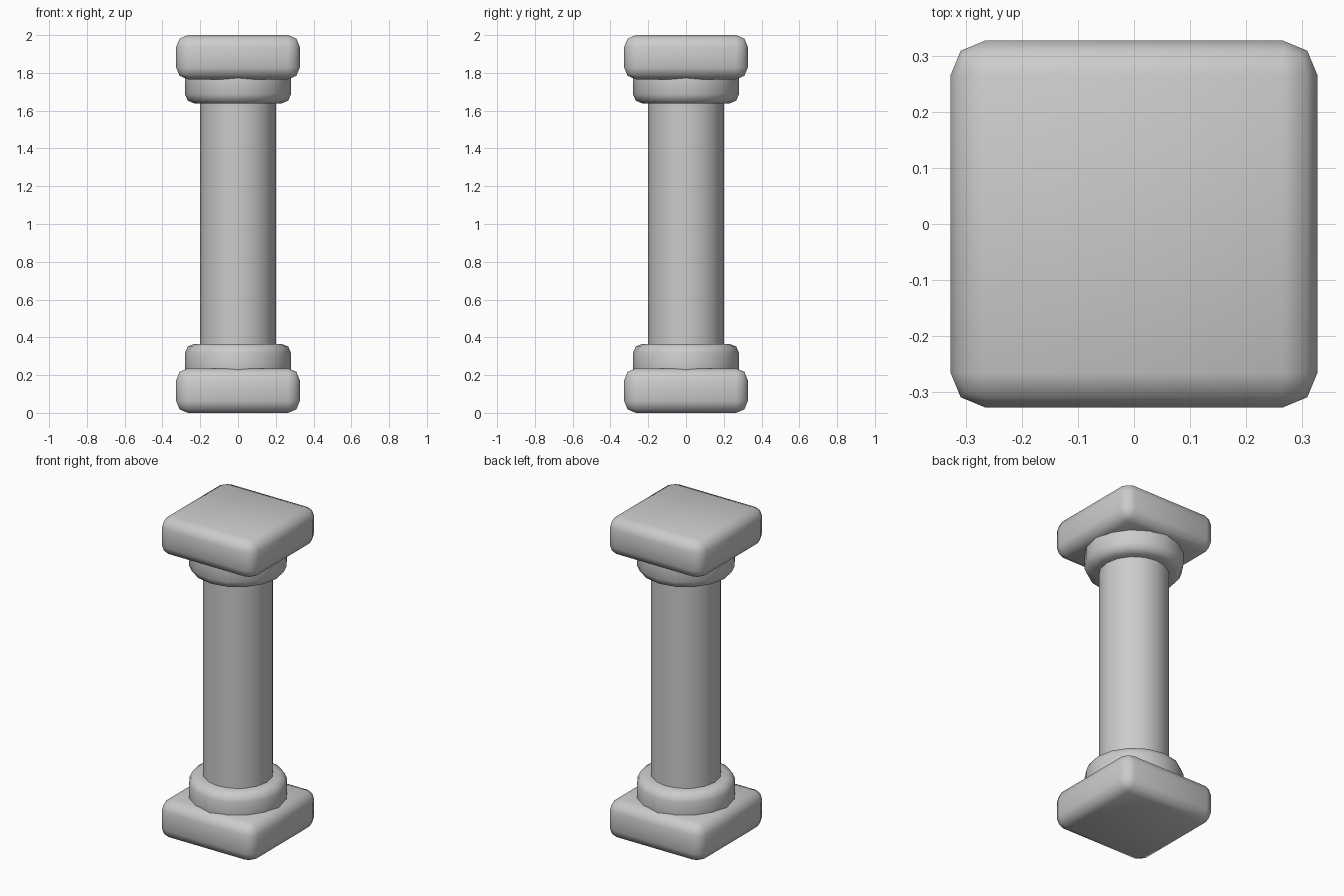
import bpy
from math import radians

if "Cube" in bpy.data.objects:
    bpy.data.objects.remove(bpy.data.objects["Cube"])


def finish(ob, name, bevel=0):
    ob.name = name
    if bevel:
        m = ob.modifiers.new("rounding", 'BEVEL')
        m.width = bevel
        m.segments = 2
        m.limit_method = 'ANGLE'
        m.angle_limit = radians(40)
        bpy.ops.object.modifier_apply(modifier=m.name)
    bpy.ops.object.shade_smooth_by_angle(angle=radians(50))


def slab(name, z0, z1):
    bpy.ops.mesh.primitive_cube_add(size=1, location=(0, 0, (z0 + z1) / 2))
    ob = bpy.context.object
    ob.scale = (0.654, 0.654, z1 - z0)
    bpy.ops.object.transform_apply(location=False, rotation=False, scale=True)
    finish(ob, name, 0.062)


def drum(name, radius, z0, z1, bevel=0):
    bpy.ops.mesh.primitive_cylinder_add(vertices=16, radius=radius, depth=z1 - z0,
                                        location=(0, 0, (z0 + z1) / 2))
    finish(bpy.context.object, name, bevel)


# Square plinth and capital slab
slab("base_slab", 0.0, 0.236)
slab("top_slab", 1.766, 2.0)

# Round collars, sunk into the slabs
drum("base_collar", 0.281, 0.14, 0.366, 0.05)
drum("top_collar", 0.281, 1.638, 1.86, 0.05)

# Shaft
drum("shaft", 0.2, 0.3, 1.7)
